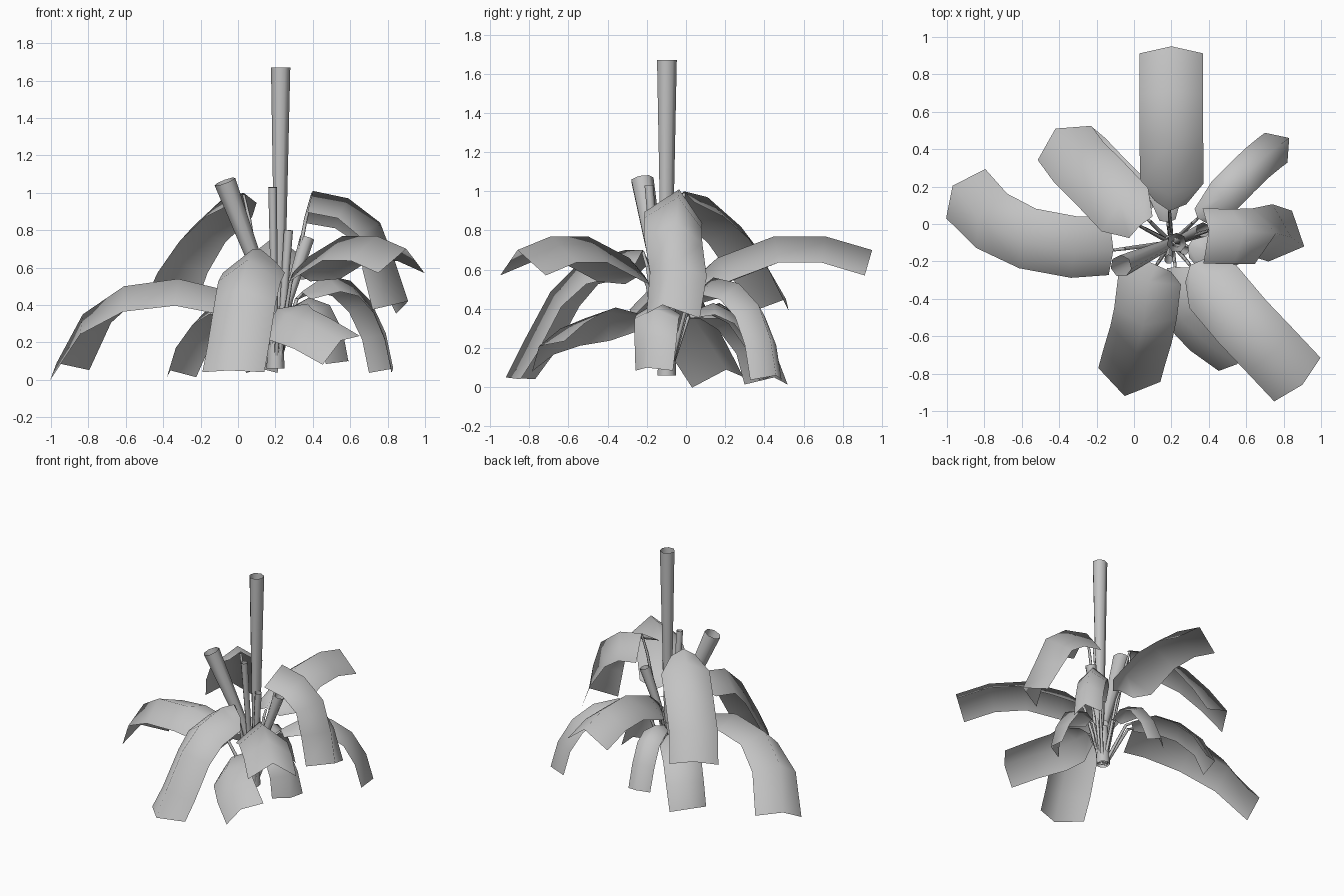
import bpy, bmesh
from math import cos, sin
from mathutils import Vector

cube = bpy.data.objects.get("Cube")
if cube:
    bpy.data.objects.remove(cube, do_unlink=True)

grey = bpy.data.materials.new("leaf_grey")
grey.use_nodes = True
grey.diffuse_color = (.55, .55, .55, 1)
grey.node_tree.nodes["Principled BSDF"].inputs["Base Color"].default_value = (.55, .55, .55, 1)

UP = Vector((0, 0, 1))
BASE = Vector((.2, -.1, .07))


def finish(name, bm):
    mesh = bpy.data.meshes.new(name)
    bm.to_mesh(mesh)
    bm.free()
    mesh.materials.append(grey)
    for face in mesh.polygons:
        face.use_smooth = True
    obj = bpy.data.objects.new(name, mesh)
    bpy.context.collection.objects.link(obj)


def add_tube(bm, path, radii, sides):
    """Open tube that follows a path, with one radius for each point."""
    path = [Vector(p) for p in path]
    for a, b, ra, rb in zip(path, path[1:], radii, radii[1:]):
        ring = bmesh.ops.create_cone(bm, cap_ends=False, segments=sides,
                                     radius1=ra, radius2=rb, depth=(b - a).length)
        turn = UP.rotation_difference(b - a).to_matrix()
        for v in ring["verts"]:
            v.co = turn @ v.co + (a + b) / 2


def leaf(name, ridge, width, fold, roll=0, start=.5, lift=0):
    """Arching blade with a raised midrib, drooping edges and a thin stalk.

    start is the width share at the inner end; lift raises the outer corners."""
    bm = bmesh.new()
    ridge = [Vector(p) for p in ridge]
    last = len(ridge) - 1
    rows = []
    for i, p in enumerate(ridge):
        ahead = (ridge[min(i + 1, last)] - ridge[max(i - 1, 0)]).normalized()
        side = ahead.cross(UP).normalized()
        normal = side.cross(ahead)
        side, normal = side * cos(roll) + normal * sin(roll), normal * cos(roll) - side * sin(roll)
        taper = start if i == 0 else 1
        half = side * width / 2 * taper
        low = p - normal * fold * taper
        if i == last:
            low += UP * lift
        rows.append([bm.verts.new(q) for q in (low - half, p, low + half)])
    for a, b in zip(rows, rows[1:]):
        for j in range(2):
            bm.faces.new((a[j], a[j + 1], b[j + 1], b[j]))
    finish(name, bm)

    # Stalk from the crown to the start of the blade
    stalk = bmesh.new()
    tip = ridge[0] - UP * .01
    foot = BASE + (tip - BASE) * .08
    foot.z = BASE.z
    elbow = foot.lerp(tip, .8) + UP * .05
    add_tube(stalk, (foot, elbow, tip), (.014, .01, .008), 5)
    finish(name + "_stalk", stalk)


def rolled_leaf(name, start, end, r_start, r_end):
    """Young leaf still rolled into an open tube."""
    bm = bmesh.new()
    add_tube(bm, (start, end), (r_start, r_end), 7)
    finish(name, bm)


# Upper blades
leaf("back_leaf", [(.19, .07, .58), (.2, .16, .66), (.2, .45, .77),
                   (.2, .71, .77), (.2, .95, .7)], .34, .135)
leaf("front_right_leaf", [(.3, -.22, .58), (.38, -.29, .66), (.56, -.5, .77),
                          (.74, -.69, .77), (.9, -.86, .7)], .34, .135)
leaf("left_leaf", [(-.11, -.14, .49), (-.32, -.15, .54), (-.61, -.09, .5),
                   (-.83, .04, .35), (-.97, .205, .09)], .34, .105, .25, start=.95)
leaf("back_left_leaf", [(.03, -.01, 1), (-.08, .11, .97), (-.24, .28, .82),
                        (-.35, .4, .64), (-.42, .51, .45)], .34, .11)
leaf("right_leaf", [(.4, -.035, 1.01), (.59, -.04, .97), (.76, -.05, .84),
                    (.84, -.07, .63), (.91, -.12, .42)], .3, .15, .2, start=1)
leaf("front_leaf", [(.12, -.22, .7), (.08, -.31, .7), (.05, -.54, .64), (.01, -.69, .49),
                    (-.03, -.83, .23), (-.05, -.92, .05)], .34, .13, lift=.05)

# Lower blades
leaf("low_back_right_leaf", [(.34, .03, .47), (.47, .14, .56), (.6, .27, .53),
                             (.71, .37, .42), (.79, .43, .25), (.83, .46, .06)], .2, .09)
leaf("low_front_right_leaf", [(.22, -.23, .36), (.21, -.38, .38), (.26, -.52, .35),
                              (.39, -.64, .3), (.55, -.75, .21)], .3, .07, -.6)
leaf("low_right_leaf", [(.29, -.12, .39), (.38, -.14, .44), (.49, -.16, .4),
                        (.56, -.18, .26), (.59, -.2, .1)], .23, .07)
leaf("low_back_left_leaf", [(.06, .04, .39), (-.06, .17, .43), (-.18, .29, .36),
                            (-.29, .4, .22), (-.36, .45, .05)], .27, .08)
leaf("low_back_leaf", [(.18, .01, .38), (.17, .14, .43), (.15, .27, .37),
                       (.13, .37, .23), (.12, .44, .06)], .17, .06)

# Rolled centre leaves
rolled_leaf("tall_rolled_leaf", (.222, -.1, .06), (.228, -.1, 1.67), .02, .053)
rolled_leaf("left_rolled_leaf", (.18, -.11, .4), (-.07, -.225, 1.06), .03, .06)
rolled_leaf("right_rolled_leaf", (.23, -.09, .3), (.37, -.03, .76), .02, .04)
rolled_leaf("thin_rolled_leaf", (.2, -.11, .07), (.185, -.19, 1.03), .015, .024)
rolled_leaf("short_rolled_leaf", (.22, -.12, .07), (.27, -.14, .8), .015, .025)

# Crown where the stalks meet
crown = bmesh.new()
add_tube(crown, ((.2, -.1, .06), (.2, -.1, .2), (.2, -.1, .36)), (.05, .045, .035), 7)
finish("crown", crown)
